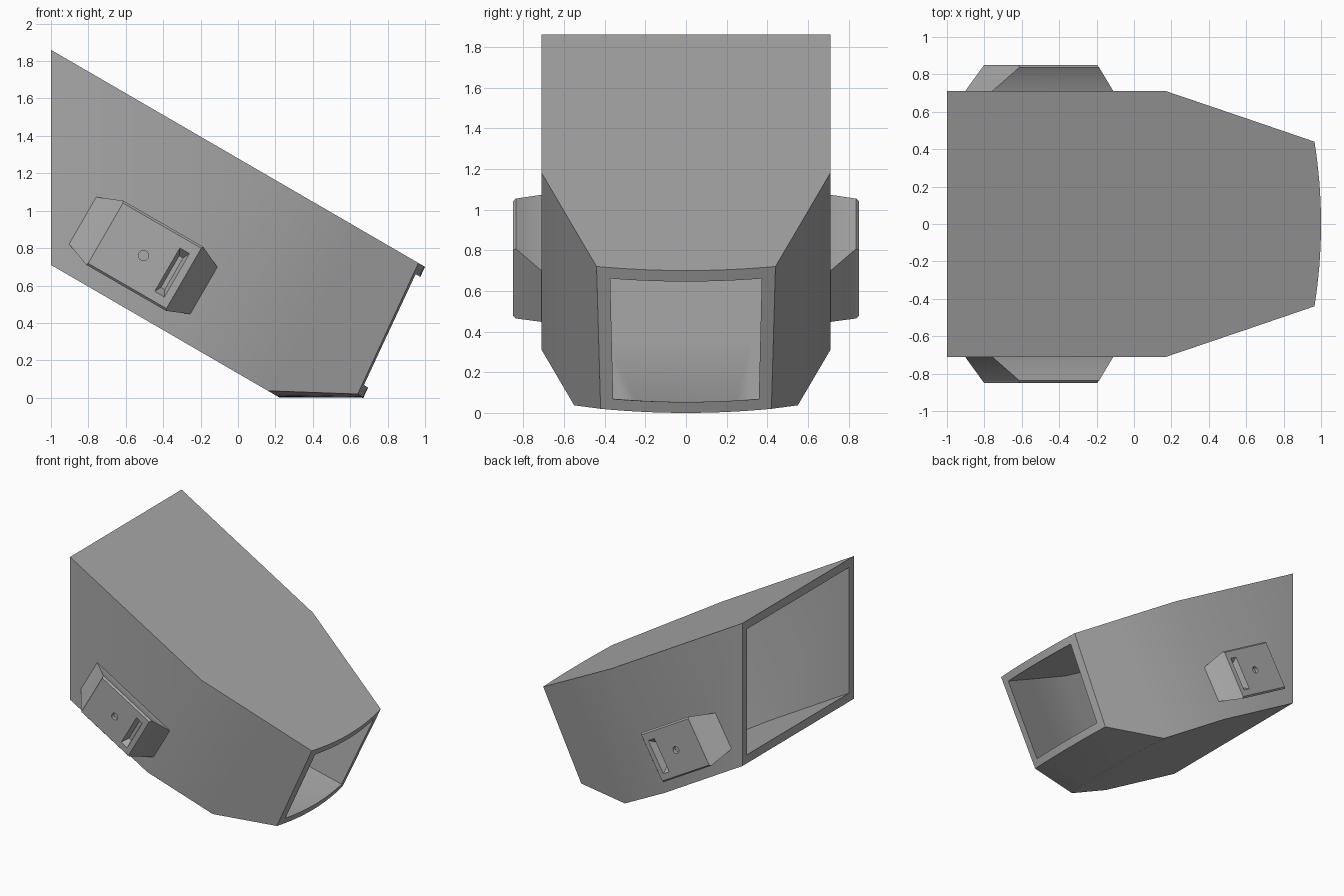
import bpy, bmesh, math
from mathutils import Vector

cube = bpy.data.objects.get("Cube")
if cube:
    bpy.data.objects.remove(cube, do_unlink=True)

grey = bpy.data.materials.new("plain_grey")
grey.use_nodes = True
grey.diffuse_color = (0.4, 0.4, 0.4, 1)
grey.node_tree.nodes["Principled BSDF"].inputs["Base Color"].default_value = (0.4, 0.4, 0.4, 1)

COLS = 16                       # columns across the duct
TILT = math.radians(30)
C, S = math.cos(TILT), math.sin(TILT)


def finish(name, bm):
    bmesh.ops.recalc_face_normals(bm, faces=bm.faces)
    mesh = bpy.data.meshes.new(name)
    bm.to_mesh(mesh)
    bm.free()
    mesh.materials.append(grey)
    obj = bpy.data.objects.new(name, mesh)
    bpy.context.collection.objects.link(obj)
    return obj


def smooth(obj):
    bpy.ops.object.select_all(action='DESELECT')
    obj.select_set(True)
    bpy.context.view_layer.objects.active = obj
    bpy.ops.object.shade_smooth_by_angle(angle=TILT)


def skin(bm, rings, closed=False):
    """Join rings of points with quads; either loop round or cap the ends."""
    loops = [[bm.verts.new(p) for p in ring] for ring in rings]
    n = len(loops[0])
    pairs = list(zip(loops, loops[1:]))
    if closed:
        pairs.append((loops[-1], loops[0]))
    else:
        bm.faces.new(loops[0])
        bm.faces.new(loops[-1])
    for a, b in pairs:
        for i in range(n):
            j = (i + 1) % n
            bm.faces.new((a[i], a[j], b[j], b[i]))


# Duct: each station is top (x, z, half width, bow), bottom (same),
# and the wall inset as a fraction of the height and as a width
def on_slope(x, back_z):
    return back_z - 0.58 * (x + 1)


STATIONS = [
    ((-1, 0.71, 0), (-1, 0.71, 0), 0.06, 0.06),
    ((0.172, 0.71, 0), (-0.31, 0.71, 0), 0.06, 0.06),
    ((0.658, 0.545, 0), (0.16, 0.55, 0.06), 0.06, 0.062),
    ((0.965, 0.44, 0.035), (0.64, 0.42, 0.03), 0.077, 0.066),
]


def ring(index, inner):
    (tx, tw, tb), (bx, bw, bb), frac, inset = STATIONS[index]
    front = index == len(STATIONS) - 1
    top, bottom = [], []
    for i in range(COLS + 1):
        s = 2 * i / COLS - 1
        k = s * (1 - inset / tw) if inner else s
        bow = 1 - k * k
        x0, x1 = tx + tb * bow, bx + bb * bow
        z0 = on_slope(x0, 1.86)
        z1 = 0.02 * (1 - bow) if front else max(0, on_slope(x1, 0.71))
        t = Vector((x0, k * tw, z0))
        b = Vector((x1, k * bw, z1))
        if inner:
            t, b = t.lerp(b, frac), b.lerp(t, frac)
        top.append(t)
        bottom.append(b)
    return top + bottom[::-1]


bm = bmesh.new()
order = range(len(STATIONS))
skin(bm, [ring(i, False) for i in order] + [ring(i, True) for i in reversed(order)], closed=True)
smooth(finish("duct_shell", bm))


# Side pods, laid out along (u) and across (w) the tilted duct
def place(u, w, y, side):
    return Vector((u * C + w * S, side * y, w * C - u * S))


def rect(u0, u1, w0, w1, y, side):
    return [place(u, w, y, side) for u, w in ((u0, w0), (u1, w0), (u1, w1), (u0, w1))]


def disc(u, w, r, y, side):
    return [place(u + r * math.cos(a), w + r * math.sin(a), y, side)
            for a in (math.tau * i / 20 for i in range(20))]


def solid(name, rings):
    bm = bmesh.new()
    skin(bm, rings)
    return finish(name, bm)


for side, label in ((1, "left"), (-1, "right")):
    pod = solid(label + "_side_pod", [
        rect(-1.193, -0.445, 0.26, 0.55, 0.69, side),
        rect(-1.193, -0.445, 0.26, 0.55, 0.71, side),
        rect(-1.058, -0.565, 0.21, 0.606, 0.837, side),
        rect(-1.053, -0.57, 0.222, 0.594, 0.85, side)])
    slot = solid("slot_cutter", [
        rect(-0.652, -0.628, 0.305, 0.5, 0.80, side),
        rect(-0.67, -0.61, 0.27, 0.538, 0.85, side),
        rect(-0.67, -0.61, 0.27, 0.538, 0.9, side)])
    hole = solid("hole_cutter", [disc(-0.817, 0.406, 0.027, y, side) for y in (0.82, 0.9)])
    bpy.context.view_layer.objects.active = pod
    for cutter in (slot, hole):
        cutter.hide_render = True
        mod = pod.modifiers.new("cut", 'BOOLEAN')
        mod.operation = 'DIFFERENCE'
        mod.solver = 'EXACT'
        mod.object = cutter
        bpy.ops.object.modifier_apply(modifier=mod.name)
        bpy.data.objects.remove(cutter, do_unlink=True)
    smooth(pod)
